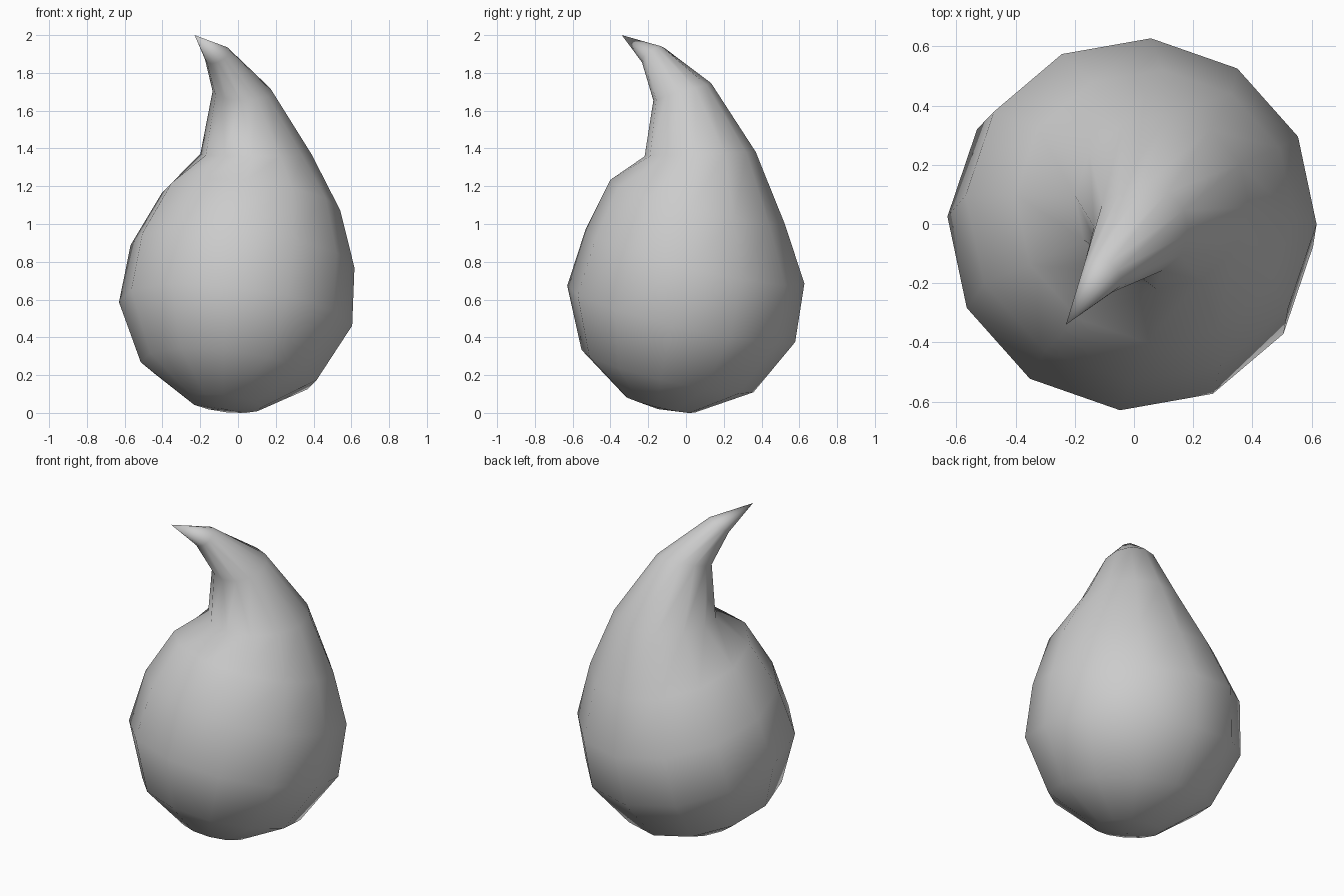
import bpy, bmesh, math
from mathutils import Vector

if "Cube" in bpy.data.objects:
    bpy.data.objects.remove(bpy.data.objects["Cube"])

SIDES = 12
LEAN = math.radians(236)          # direction in which the tip curls
AXIS = Vector((0.12, 0.24, 1)).normalized()   # the round body is tilted back
CENTRE = Vector((0, 0, 0.63))
RADIUS = 0.632

# Rings as (centre, normal, radius): tilted ball first, then the curling tip
rings = []
for lat in (-72, -42, -10, 19):
    a = math.radians(lat)
    rings.append((CENTRE + AXIS * RADIUS * math.sin(a), AXIS, RADIUS * math.cos(a)))
rings += [
    (Vector((0.07, 0.06, 1.12)), AXIS, 0.475),
    (Vector((0.095, 0.075, 1.37)), Vector((0, -0.04, 1)), 0.295),
    (Vector((0.025, -0.02, 1.70)), Vector((0, -0.3, 1)), 0.16),
    (Vector((-0.11, -0.175, 1.895)), Vector((-0.5, -0.7, 1)), 0.07),
]

bm = bmesh.new()
loops = []
for centre, normal, r in rings:
    q = Vector((0, 0, 1)).rotation_difference(normal)
    loop = []
    for k in range(SIDES):
        a = LEAN + 2 * math.pi * k / SIDES
        loop.append(bm.verts.new(centre + q @ Vector((r * math.cos(a), r * math.sin(a), 0))))
    loops.append(loop)

# Skin between the rings
for lo, hi in zip(loops, loops[1:]):
    for k in range(SIDES):
        n = (k + 1) % SIDES
        bm.faces.new((lo[k], lo[n], hi[n], hi[k]))

# Pointed tip and rounded bottom
tip = bm.verts.new((-0.23, -0.34, 2))
base = bm.verts.new(CENTRE - AXIS * RADIUS)
for k in range(SIDES):
    n = (k + 1) % SIDES
    bm.faces.new((loops[-1][k], loops[-1][n], tip))
    bm.faces.new((loops[0][n], loops[0][k], base))

bmesh.ops.recalc_face_normals(bm, faces=bm.faces)
for f in bm.faces:
    f.smooth = True
mesh = bpy.data.meshes.new("droplet_body")
bm.to_mesh(mesh)
bm.free()
bpy.context.collection.objects.link(bpy.data.objects.new("droplet_body", mesh))
